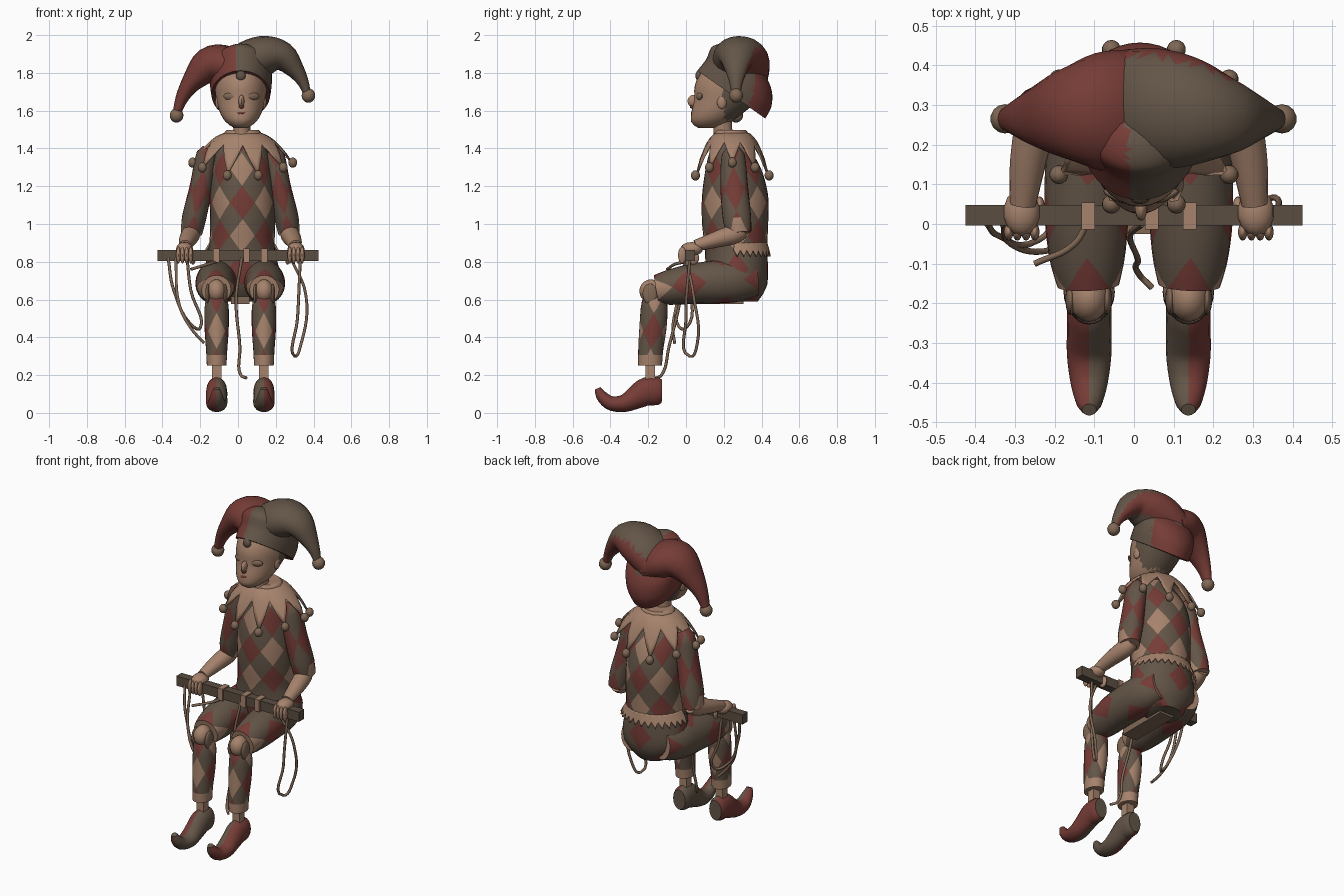
import bpy, bmesh, math
from mathutils import Vector, Matrix

old = bpy.data.objects.get("Cube")
if old:
    bpy.data.objects.remove(old, do_unlink=True)

COLOURS = {"dark_brown_cloth": (.125, .09, .063), "dull_red_cloth": (.18, .045, .037),
           "pale_tan": (.38, .225, .15), "rope_tan": (.22, .14, .092), "aged_wood": (.105, .075, .053)}
BROWN, RED, TAN, ROPE, WOOD = range(5)
MATS, PARTS = [], []
for label, rgb in COLOURS.items():
    mat = bpy.data.materials.new(label)
    mat.use_nodes = True
    mat.diffuse_color = (*rgb, 1)
    shader = next(n for n in mat.node_tree.nodes if n.type == 'BSDF_PRINCIPLED')
    shader.inputs["Base Color"].default_value = (*rgb, 1)
    shader.inputs["Roughness"].default_value = .8
    MATS.append(mat)

X, Y, Z = Vector((1, 0, 0)), Vector((0, 1, 0)), Vector((0, 0, 1))
MID = .012  # the figure sits slightly off centre


def finish(name, bm):
    bmesh.ops.recalc_face_normals(bm, faces=bm.faces)
    mesh = bpy.data.meshes.new(name)
    bm.to_mesh(mesh)
    bm.free()
    for mat in MATS:
        mesh.materials.append(mat)
    ob = bpy.data.objects.new(name, mesh)
    bpy.context.collection.objects.link(ob)
    PARTS.append(ob)
    return ob


def solid(name, loc, scale, colour, make, rot=0, **options):
    bm = bmesh.new()
    place = Matrix.Translation(loc) @ Matrix.Rotation(rot, 4, 'Z') @ Matrix.Diagonal((*scale, 1))
    make(bm, matrix=place, **options)
    for f in bm.faces:
        f.material_index = colour
    finish(name, bm)


def ball(name, loc, scale, colour, rot=0):
    solid(name, loc, scale, colour, bmesh.ops.create_uvsphere, rot,
          u_segments=14, v_segments=10, radius=1)


def box(name, loc, scale, colour):
    solid(name, loc, scale, colour, bmesh.ops.create_cube, size=1)


def plain(colour):
    return lambda u, v, co: colour


def harlequin(phase, pale=lambda co: True, other=BROWN):
    """Diamonds: red and tan alternate, with brown between; tan only where pale, else other."""
    def rule(u, v, co):
        a, b = math.floor(u + phase + v), math.floor(u + phase - v)
        if (a + b) % 2:
            return BROWN
        if a % 2 == 0:
            return RED
        return TAN if pale(co) else other
    return rule


def tube(name, rings, rule, nu=4, nv=2, m=2, ref=X, axis=None, cap=TAN):
    """Smooth loft through (x, y, z, side radius, front radius) rings."""
    ctrl = [Vector(r) for r in rings]
    seg = [(Vector(b[:3]) - Vector(a[:3])).length for a, b in zip(ctrl, ctrl[1:])]

    def sample(d):
        i = 0
        while i < len(seg) - 1 and d > seg[i]:
            d -= seg[i]
            i += 1
        f = min(d / seg[i], 1)
        p1, p2 = ctrl[i], ctrl[i + 1]
        p0, p3 = ctrl[max(i - 1, 0)], ctrl[min(i + 2, len(ctrl) - 1)]
        return (p1 * 2 + (p2 - p0) * f + (p0 * 2 - p1 * 5 + p2 * 4 - p3) * f ** 2
                + (p1 * 3 - p0 - p2 * 3 + p3) * f ** 3) / 2

    rows, sides = 2 * m * nv, 2 * m * nu
    pts = [sample(sum(seg) * j / rows) for j in range(rows + 1)]
    bm, grid = bmesh.new(), []
    for j, p in enumerate(pts):
        c = Vector(p[:3])
        t = axis or Vector(pts[min(j + 1, rows)][:3]) - Vector(pts[max(j - 1, 0)][:3])
        t = t.normalized()
        s = (ref - t * ref.dot(t)).normalized()
        n = t.cross(s)
        angles = [math.tau * i / sides for i in range(sides)]
        grid.append([bm.verts.new(c + s * p[3] * math.sin(a) - n * p[4] * math.cos(a)) for a in angles])
    step = 1 / (2 * m)
    for j in range(rows):
        for i in range(sides):
            q = [((i + a) * step, (j + b) * step, grid[j + b][(i + a) % sides])
                 for a, b in ((0, 0), (1, 0), (1, 1), (0, 1))]
            # the diagonal follows the edge of a diamond
            rising = (i // m + j // m) % 2
            for tri in (((0, 1, 2), (0, 2, 3)) if rising else ((0, 1, 3), (1, 2, 3))):
                f = bm.faces.new([q[k][2] for k in tri])
                u, v = (sum(q[k][e] for k in tri) / 3 for e in (0, 1))
                f.material_index = rule(u, v, f.calc_center_median())
    for ring in (grid[0], grid[-1]):
        bm.faces.new(ring).material_index = cap
    finish(name, bm)


def ruffle(name, centre, inner, outer, z, drop, power, n, valley, start=0, end=math.tau):
    """Pointed cloth ring; drop gives the fall at sides and the extra at front and back."""
    bm, cols = bmesh.new(), []

    def point(ang, t):
        fall = (drop[0] + drop[1] * math.cos(ang) ** 2) * t ** power
        rx, ry = (a + (b - a) * t for a, b in zip(inner, outer))
        return Vector((centre[0] + rx * math.sin(ang), centre[1] - ry * math.cos(ang), z - fall))

    for i in range(4 * n + 1):
        wave = 1 - abs(i / 4 % 1 * 2 - 1)
        reach = valley + (1 - valley) * wave
        ang = start + (end - start) * i / (4 * n)
        cols.append([bm.verts.new(point(ang, reach * j / 6)) for j in range(7)])
    for a, b in zip(cols, cols[1:]):
        for j in range(6):
            bm.faces.new((a[j], b[j], b[j + 1], a[j + 1])).material_index = TAN
    bmesh.ops.remove_doubles(bm, verts=bm.verts, dist=.0005)
    finish(name, bm).modifiers.new("cloth", 'SOLIDIFY').thickness = .01
    return [point(start + (end - start) * (k + .5) / n, 1) for k in range(n)]


def rope(name, points):
    cu = bpy.data.curves.new(name, 'CURVE')
    cu.dimensions, cu.bevel_depth, cu.bevel_resolution, cu.resolution_u = '3D', .008, 2, 6
    sp = cu.splines.new('BEZIER')
    sp.bezier_points.add(len(points) - 1)
    for bp, co in zip(sp.bezier_points, points):
        bp.co, bp.handle_left_type, bp.handle_right_type = co, 'AUTO', 'AUTO'
    cu.materials.append(MATS[ROPE])
    bpy.context.collection.objects.link(bpy.data.objects.new(name, cu))


# Torso, lace hem, neck and collar
tube("torso", [(.02, .28, .59, .1, .1), (.02, .275, .66, .18, .15), (.02, .27, .74, .2, .165),
               (.02, .265, .87, .175, .165), (.025, .26, 1, .172, .175), (.022, .26, 1.15, .172, .175),
               (.02, .25, 1.3, .155, .145), (.02, .23, 1.4, .13, .1), (.02, .22, 1.46, .08, .07)],
     harlequin(1.5, lambda co: co.z > .83), nu=8, nv=5, axis=Z, cap=BROWN)
ruffle("lace_hem", (.02, .265), (.17, .165), (.215, .185), .905, (.075, 0), 1, 16, .55, 1.5, math.tau - 1.5)
tube("neck", [(.02, .2, 1.43, .05, .055), (.02, .195, 1.5, .045, .05), (.02, .19, 1.58, .05, .055)],
     plain(TAN), axis=Z)
tips = ruffle("collar", (.025, .245), (.075, .075), (.265, .205), 1.485, (.16, .075), 1.9, 10, .52)
for tip in tips:
    ball("collar_bobble", tip, (.024, .024, .027), ROPE)
tube("collar_band", [(.025, .24, 1.462, .095, .085), (.025, .24, 1.48, .1, .09), (.025, .24, 1.497, .085, .078)],
     plain(TAN), nu=6, nv=1, axis=Z)

# Head with hair behind the ears
tube("head", [(.015, .115, 1.508, .035, .05), (.015, .13, 1.535, .075, .1), (.015, .16, 1.58, .106, .133),
              (.015, .215, 1.66, .131, .172), (.015, .242, 1.74, .138, .194), (.015, .25, 1.82, .12, .155),
              (.015, .26, 1.89, .05, .07)],
     lambda u, v, co: BROWN if co.y > .2 and co.z > 1.55 else TAN, nu=8, nv=5, axis=Z)
ball("nose", (.018, .042, 1.65), (.016, .034, .034), TAN)
ball("nose_shadow", (.018, .034, 1.622), (.014, .014, .012), RED)
ball("lips", (.016, .038, 1.588), (.028, .012, .009), RED)
ball("forelock", (.015, .068, 1.785), (.026, .018, .028), BROWN)
for s in (-1, 1):
    ball("eye", (.018 + s * .064, .07, 1.676), (.035, .011, .019), ROPE, s * .45)
    ball("ear", (.015 + s * .122, .19, 1.645), (.014, .026, .036), TAN)


# Two-pointed cap
def crown_rule(u, v, co):
    return RED if co.x < -.015 or co.y > .33 + .2 * (co.z - 1.6) else BROWN


def brown_tail_rule(u, v, co):
    return RED if .4 < u < 1.6 else BROWN


tube("cap_crown", [(.015, .24, 1.685, .155, .22), (.015, .28, 1.75, .164, .212),
                   (.015, .295, 1.83, .155, .19), (.015, .305, 1.89, .09, .11), (.015, .305, 1.905, .02, .02)],
     crown_rule, nu=10, nv=5, axis=Vector((0, .577, .817)), cap=RED)
tube("red_cap_tail", [(.02, .29, 1.79, .15, .1), (-.08, .283, 1.84, .15, .108), (-.16, .278, 1.835, .12, .095),
                      (-.245, .27, 1.75, .076, .055), (-.295, .267, 1.67, .046, .035), (-.32, .265, 1.6, .03, .024)],
     plain(RED), nu=5, nv=5, ref=Y, cap=RED)
tube("brown_cap_tail", [(-.02, .29, 1.8, .15, .1), (.06, .29, 1.86, .152, .112), (.15, .28, 1.892, .136, .105),
                        (.235, .27, 1.885, .1, .08), (.3, .267, 1.82, .063, .05), (.345, .265, 1.75, .036, .03),
                        (.365, .265, 1.69, .024, .02)], brown_tail_rule, nu=5, nv=5, ref=Y, cap=BROWN)
for x, z in ((-.325, 1.575), (.373, 1.68)):
    ball("cap_bobble", (x, .265, z), (.037, .037, .038), ROPE)

# Arms and legs, mirrored
for s in (-1, 1):
    side = "left_" if s > 0 else "right_"

    def limb(rings):
        return [(MID + s * r[0], *r[1:]) for r in rings]

    tube(side + "sleeve", limb([(.165, .25, 1.4, .035, .035), (.18, .25, 1.36, .055, .062), (.207, .255, 1.2, .06, .073),
                                (.245, .27, 1.03, .064, .075), (.258, .28, .95, .056, .066)]),
         harlequin(.5, lambda co: co.z < 1.02, RED), m=3)
    tube(side + "forearm", limb([(.255, .3, .97, .04, .045), (.262, .25, .945, .05, .052), (.28, .15, .915, .045, .042),
                                 (.292, .05, .885, .033, .03)]), plain(TAN), nv=3)
    ball(side + "hand", (MID + s * .295, .03, .868), (.046, .06, .036), TAN)
    for k in range(4):
        ball(side + "finger", (MID + s * (.262 + .022 * k), -.02, .835), (.012, .022, .045), TAN)
    ball(side + "thumb", (MID + s * .25, .04, .82), (.014, .03, .035), TAN)

    tube(side + "thigh", limb([(.1, .37, .71, .07, .09), (.12, .25, .7, .105, .115), (.131, .05, .685, .107, .107),
                               (.13, -.08, .665, .096, .094), (.127, -.155, .652, .078, .078)]),
         harlequin(1.5, lambda co: co.y < -.08), nv=3, m=3)
    ball(side + "knee", (MID + s * .126, -.185, .645), (.05, .062, .062), TAN)
    for e in (-1, 1):
        ball(side + "knee_plate", (MID + s * .126 + e * .046, -.19, .63), (.013, .04, .055), ROPE)

    diamonds = harlequin(.5)
    tube(side + "shin", limb([(.125, -.17, .615, .05, .055), (.125, -.168, .57, .063, .07), (.125, -.175, .45, .064, .072),
                              (.125, -.187, .33, .056, .066), (.125, -.19, .25, .052, .063)]),
         lambda u, v, co: TAN if co.z < .3 else diamonds(u, v, co), m=3, axis=-Z)
    box(side + "ankle_peg", (MID + s * .125, -.19, .21), (.05, .05, .14), TAN)
    # curled shoe, red outside and brown inside
    tube(side + "shoe", limb([(.125, -.128, .115, .042, .062), (.125, -.15, .115, .052, .073), (.125, -.21, .112, .056, .075),
                              (.125, -.265, .082, .056, .062), (.125, -.33, .05, .056, .046), (.125, -.4, .052, .047, .038),
                              (.125, -.447, .09, .034, .03), (.125, -.468, .13, .018, .016)]),
         lambda u, v, co: RED if s * (co.x - MID) > .125 else BROWN, nv=5, cap=BROWN)

# Control bar with cord wraps, seat block and loose cords
box("control_bar", (0, .022, .833), (.85, .052, .06), WOOD)
for x in (-.115, .045, .14):
    box("cord_wrap", (x, .02, .833), (.034, .068, .074), TAN)
box("seat_block", (.012, .14, .597), (.1, .33, .04), ROPE)
rope("right_cord_loop", [(-.37, 0, .82), (-.34, -.03, .65), (-.24, -.04, .46), (-.2, 0, .45), (-.25, .03, .65), (-.27, .03, .82)])
rope("right_cord_end", [(-.33, 0, .82), (-.31, -.05, .57), (-.25, -.07, .45), (-.18, -.06, .37)])
rope("middle_cord", [(.02, 0, .82), (-.01, -.03, .6), (.01, -.09, .35), (.015, -.13, .2), (.045, -.16, .185)])
rope("left_cord_loop", [(.28, 0, .82), (.36, .04, .62), (.335, .06, .37), (.3, .02, .3), (.315, 0, .5), (.33, .02, .82)])
rope("lap_cord", [(-.115, .01, .8), (-.15, -.05, .79), (-.25, -.1, .76)])

# Soft shading with kept edges
bpy.ops.object.select_all(action='DESELECT')
for ob in PARTS:
    ob.select_set(True)
bpy.context.view_layer.objects.active = PARTS[0]
bpy.ops.object.shade_smooth_by_angle(angle=math.radians(45))
